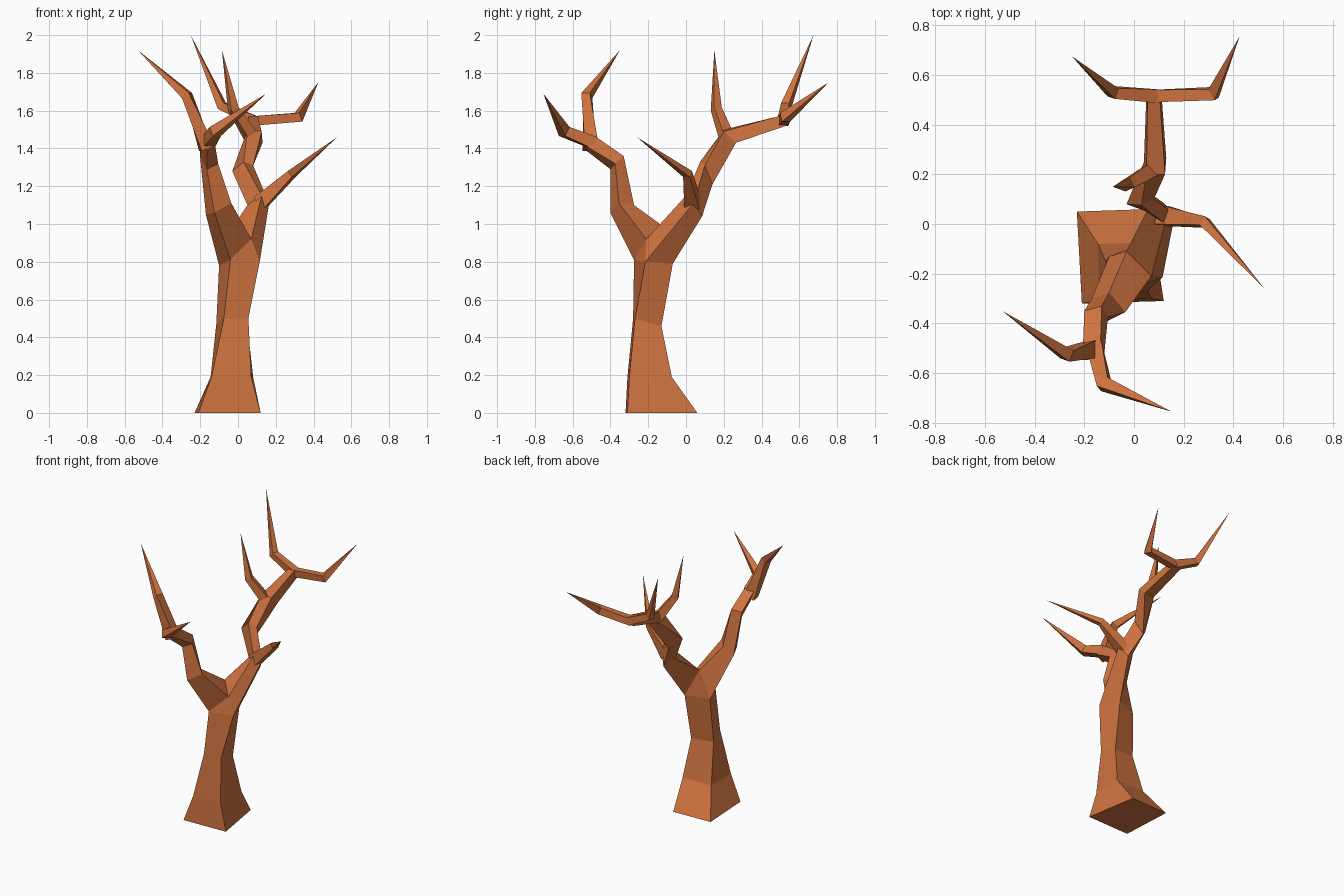
import bpy, bmesh
from mathutils import Vector

cube = bpy.data.objects.get("Cube")
if cube:
    bpy.data.objects.remove(cube)

bark = bpy.data.materials.new("orange bark")
bark.use_nodes = True
bark.diffuse_color = (0.62, 0.17, 0.05, 1)
bark.node_tree.nodes["Principled BSDF"].inputs["Base Color"].default_value = bark.diffuse_color


def finish(bm, name):
    bmesh.ops.recalc_face_normals(bm, faces=bm.faces)
    mesh = bpy.data.meshes.new(name)
    bm.to_mesh(mesh)
    bm.free()
    mesh.materials.append(bark)
    bpy.context.collection.objects.link(bpy.data.objects.new(name, mesh))


def ring(bm, corners):
    return [bm.verts.new(c) for c in corners]


def square(centre, direction, width, height):
    """Corners of a rectangle across a limb, level with the ground."""
    d = Vector(direction).normalized()
    side = d.cross((0, 0, 1)).normalized()
    up = side.cross(d)
    return [Vector(centre) + side * a * width / 2 + up * b * height / 2
            for a, b in ((-1, -1), (1, -1), (1, 1), (-1, 1))]


def bridge(bm, a, b):
    for i in range(4):
        j = (i + 1) % 4
        bm.faces.new((a[i], a[j], b[j], b[i]))


def grow(bm, start, rings):
    """Continue a limb through further rings and close its end."""
    for corners in rings:
        end = ring(bm, corners)
        bridge(bm, start, end)
        start = end
    bm.faces.new(start)


# Trunk: twisting four-sided rings from the flared foot up to the fork
bm = bmesh.new()
foot = ring(bm, [(-.21, -.32, 0), (.12, -.31, 0), (.06, .06, 0), (-.23, .05, 0)])
bm.faces.new(foot)
for corners in (
    [(-.14, -.31, .19), (.07, -.30, .19), (.08, -.075, .19), (-.145, -.08, .19)],
    [(-.075, -.28, .5), (.055, -.27, .5), (.05, -.13, .46), (-.115, -.15, .47)],
    [(-.04, -.275, .81), (.115, -.215, .8), (.06, -.07, .79), (-.1, -.13, .78)],
):
    top = ring(bm, corners)
    bridge(bm, foot, top)
    foot = top

# Fork: a ridge splits the trunk into two limbs
a, b, c, d = top
p, q = ring(bm, [(.07, -.21, .92), (-.03, -.11, .98)])
bm.faces.new((a, b, p))
bm.faces.new((c, d, q))
grow(bm, [a, p, q, d], [
    [(-.125, -.4, 1.06), (-.035, -.355, 1.11), (-.1, -.275, 1.1), (-.17, -.3, 1.05)],
    [(-.165, -.4, 1.29), (-.105, -.375, 1.32), (-.13, -.33, 1.36), (-.2, -.35, 1.35)],
    [(-.165, -.53, 1.39), (-.12, -.525, 1.41), (-.135, -.475, 1.46), (-.205, -.48, 1.45)],
])
grow(bm, [p, b, c, q], [
    [(.125, 0, 1.15), (.165, .04, 1.11), (.12, .085, 1.04), (.05, .05, 1.1)],
    [(.03, .075, 1.33), (.08, .1, 1.31), (.04, .14, 1.21), (-.03, .08, 1.28)],
    [(.05, .2, 1.5), (.125, .2, 1.49), (.13, .265, 1.43), (.04, .25, 1.44)],
    [(.055, .49, 1.57), (.105, .49, 1.57), (.11, .53, 1.52), (.05, .53, 1.52)],
])
finish(bm, "trunk")

# Bare branches: root, elbow and pointed tip, with root and elbow thickness
branches = {
    "front_right_branch": ((-.165, -.505, 1.4), (-.27, -.525, 1.68), (-.53, -.35, 1.92), .075, .048),
    "front_left_branch": ((-.16, -.49, 1.43), (-.12, -.645, 1.49), (.15, -.755, 1.69), .065, .055),
    "middle_left_branch": ((.115, .035, 1.11), (.285, .008, 1.265), (.525, -.26, 1.46), .08, .04),
    "back_left_branch": ((.07, .515, 1.545), (.32, .525, 1.565), (.425, .755, 1.75), .05, .05),
    "back_right_branch": ((.09, .515, 1.545), (-.085, .53, 1.625), (-.25, .675, 2), .055, .045),
    "upper_branch": ((.07, .215, 1.46), (-.025, .16, 1.61), (-.085, .15, 1.92), .06, .045),
}
for name, (root, elbow, tip, thick, thin) in branches.items():
    root, elbow, tip = map(Vector, (root, elbow, tip))
    first, last = (elbow - root).normalized(), (tip - elbow).normalized()
    bm = bmesh.new()
    base = ring(bm, square(root, first, thick, thick))
    joint = ring(bm, square(elbow, first + last, thin, thin))
    point = bm.verts.new(tip)
    bm.faces.new(base)
    bridge(bm, base, joint)
    for i in range(4):
        bm.faces.new((joint[i], joint[(i + 1) % 4], point))
    finish(bm, name)
